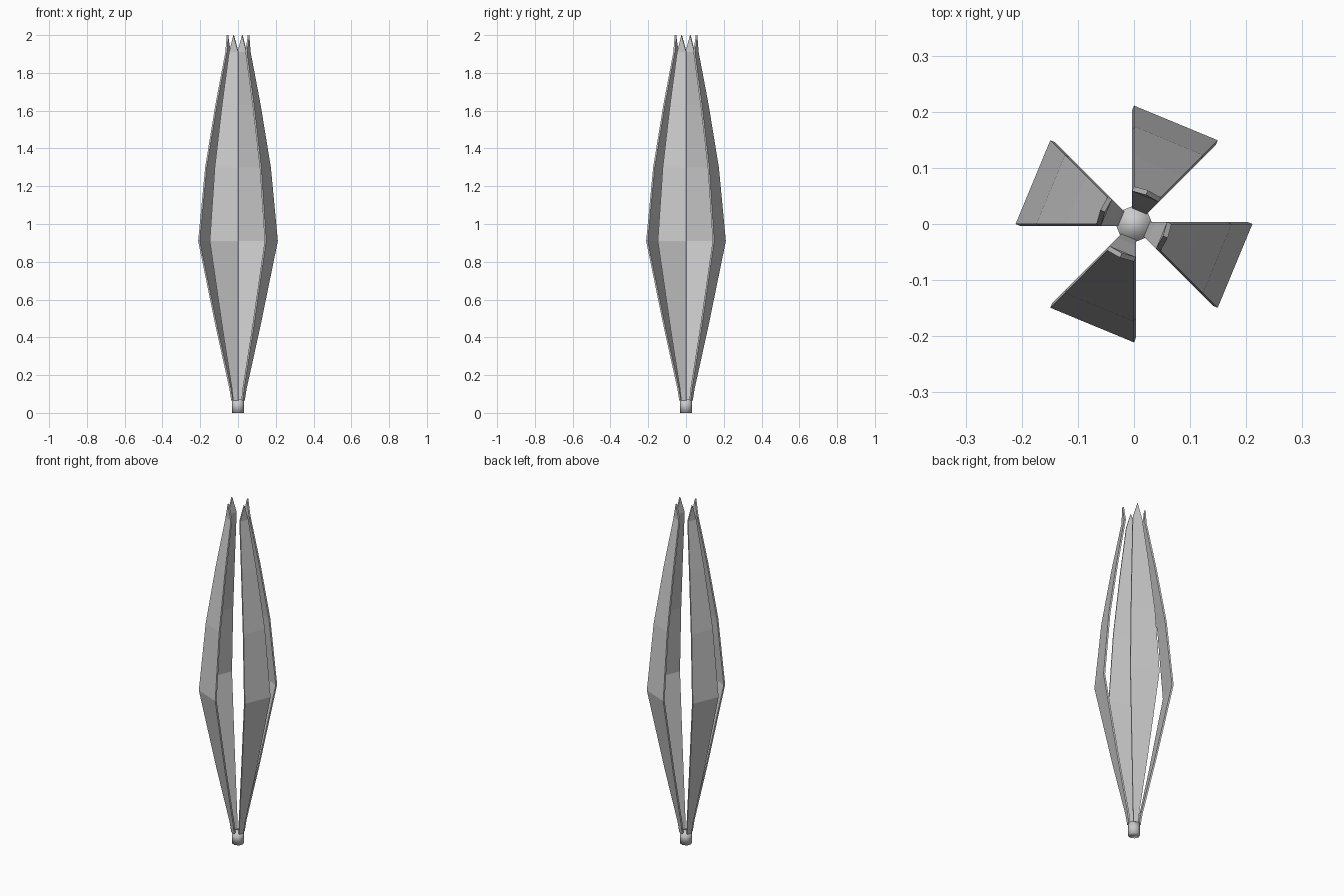
import bpy, bmesh
from math import cos, sin, radians

if "Cube" in bpy.data.objects:
    bpy.data.objects.remove(bpy.data.objects["Cube"])

# (height, corner radius) profile of the octagonal bud
PROFILE = [(0.065, 0.036), (0.13, 0.046), (0.45, 0.117), (0.91, 0.211),
           (1.30, 0.174), (1.63, 0.12), (1.91, 0.067)]
TIP = (2.0, 0.065)
THICK = 0.009


def polar(r, deg, z):
    return (r * cos(radians(deg)), r * sin(radians(deg)), z)


def petal(name, start):
    # one 45 degree facet of the bud, ending in a point
    bm = bmesh.new()
    left = [bm.verts.new(polar(r, start - 45, z)) for z, r in PROFILE]
    right = [bm.verts.new(polar(r, start, z)) for z, r in PROFILE]
    for i in range(len(PROFILE) - 1):
        bm.faces.new((left[i], right[i], right[i + 1], left[i + 1]))
    tip = bm.verts.new(polar(TIP[1], start - 22.5, TIP[0]))
    bm.faces.new((left[-1], right[-1], tip))
    mesh = bpy.data.meshes.new(name)
    bm.to_mesh(mesh)
    bm.free()
    obj = bpy.data.objects.new(name, mesh)
    bpy.context.collection.objects.link(obj)
    # thickness grows inward
    mod = obj.modifiers.new("thickness", 'SOLIDIFY')
    mod.thickness = THICK
    mod.offset = -1


# four petals on alternate facets
for k in range(4):
    petal(f"petal_{k + 1}", 90 * k)

# short stem under the petals
bpy.ops.mesh.primitive_cylinder_add(vertices=8, radius=0.033, depth=0.07,
                                    location=(0, 0, 0.035))
stem = bpy.context.object
stem.name = "stem"
bpy.ops.object.shade_smooth()
